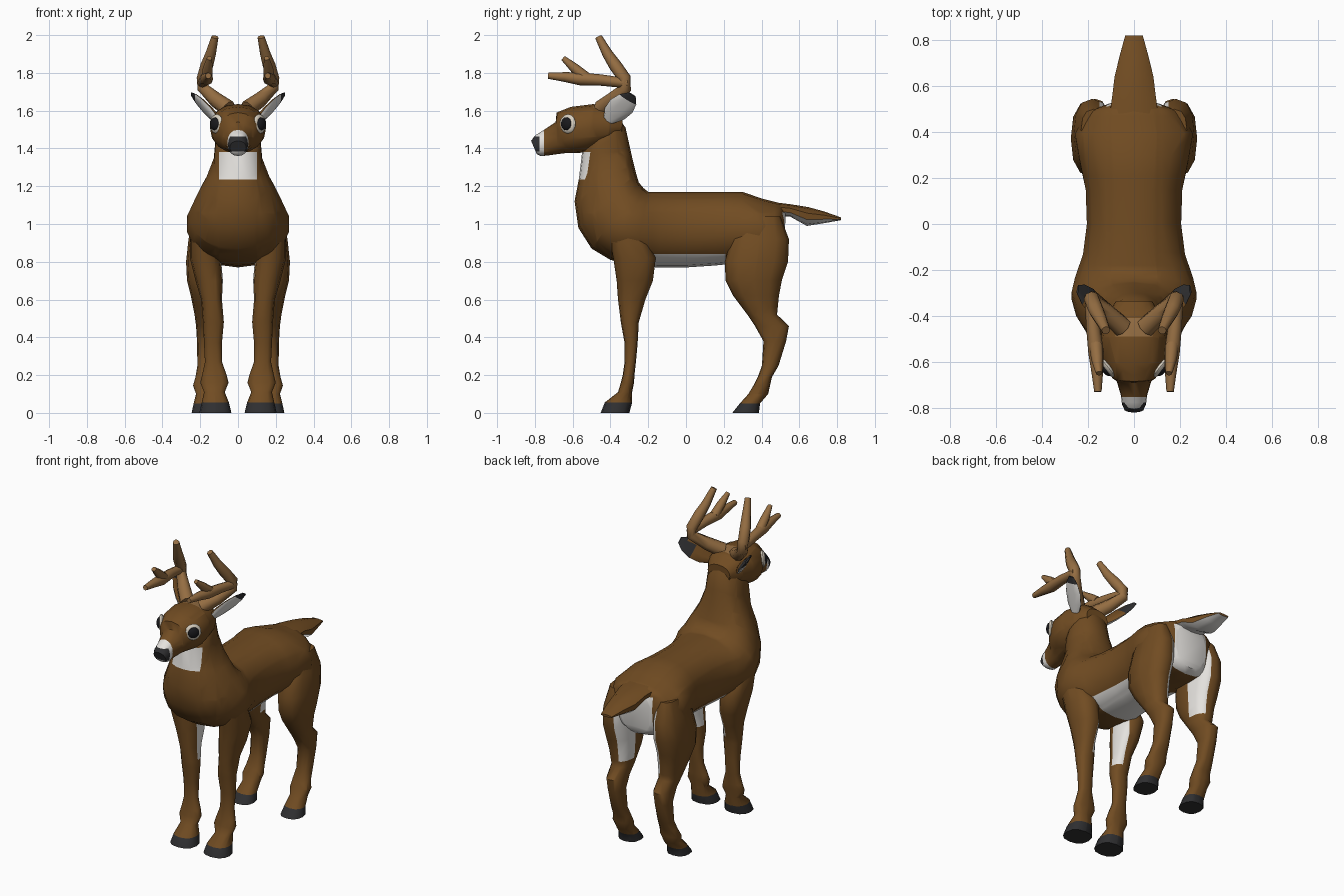
import bpy, bmesh, math
from mathutils import Vector, Matrix

if "Cube" in bpy.data.objects:
    bpy.data.objects.remove(bpy.data.objects["Cube"])


def material(name, rgb):
    m = bpy.data.materials.new(name)
    m.diffuse_color = (*rgb, 1)
    m.use_nodes = True
    m.node_tree.nodes["Principled BSDF"].inputs["Base Color"].default_value = m.diffuse_color
    return m


BROWN = material("brown fur", (0.165, 0.072, 0.016))
WHITE = material("white fur", (0.78, 0.76, 0.73))
DARK = material("dark hoof and nose", (0.028, 0.028, 0.03))
TAN = material("tan antler", (0.30, 0.155, 0.055))
BLACK = material("eye black", (0.01, 0.01, 0.012))
CREAM = material("eye ring cream", (0.68, 0.62, 0.52))


def finish(name, bm, mats, mirror=False):
    bmesh.ops.recalc_face_normals(bm, faces=bm.faces[:])
    me = bpy.data.meshes.new(name)
    bm.to_mesh(me)
    bm.free()
    for m in mats:
        me.materials.append(m)
    me.shade_smooth()
    me.set_sharp_from_angle(angle=math.radians(50))
    ob = bpy.data.objects.new(name, me)
    bpy.context.collection.objects.link(ob)
    if mirror:
        mod = ob.modifiers.new("Mirror", 'MIRROR')
        mod.use_mirror_merge = False
    return ob


def loft(rings, n=14, power=2.2, bm=None):
    """Skin a row of rounded rings given as (centre, half axis u, half axis v)."""
    bm = bm or bmesh.new()
    rows = []
    for c, u, v in rings:
        row = []
        for i in range(n):
            t = 2 * math.pi * i / n
            a, b = math.cos(t), math.sin(t)
            a = math.copysign(abs(a) ** (2 / power), a)
            b = math.copysign(abs(b) ** (2 / power), b)
            row.append(bm.verts.new(Vector(c) + Vector(u) * a + Vector(v) * b))
        rows.append(row)
    for r, s in zip(rows, rows[1:]):
        for i in range(n):
            j = (i + 1) % n
            bm.faces.new((r[i], r[j], s[j], s[i]))
    bm.faces.new(rows[0])
    bm.faces.new(rows[-1])
    bmesh.ops.recalc_face_normals(bm, faces=bm.faces[:])
    return bm


def paint(bm, index, x=None, y=None, z=None):
    """Cut the mesh along the sides of a box and colour the faces inside."""
    box = (x, y, z)
    for axis, lim in enumerate(box):
        for value in lim or ():
            co, no = Vector(), Vector()
            co[axis], no[axis] = value, 1
            bmesh.ops.bisect_plane(bm, geom=bm.verts[:] + bm.edges[:] + bm.faces[:],
                                   dist=1e-5, plane_co=co, plane_no=no)
    for f in bm.faces:
        c = f.calc_center_median()
        if all(not lim or lim[0] < c[a] < lim[1] for a, lim in enumerate(box)):
            f.material_index = index


def spine_rings(table):
    """Rows are: top y, top z, bottom y, bottom z, half width."""
    return [((0, (ty + by) / 2, (tz + bz) / 2), (0, (ty - by) / 2, (tz - bz) / 2), (w, 0, 0))
            for ty, tz, by, bz, w in table]


def leg_rings(table):
    """Rows are: z, front y, back y, inner x, outer x."""
    return [(((x0 + x1) / 2, (y0 + y1) / 2, z), (0, (y1 - y0) / 2, 0), ((x1 - x0) / 2, 0, 0))
            for z, y0, y1, x0, x1 in table]


# Torso and neck, from rump to nape
bm = loft(spine_rings([
    (.53, 1.09, .515, .80, .11), (.50, 1.11, .47, .78, .21), (.40, 1.135, .38, .78, .26),
    (.30, 1.17, .25, .79, .24), (.15, 1.17, .15, .78, .213), (0, 1.17, 0, .77, .208),
    (-.12, 1.17, -.15, .77, .225), (-.20, 1.17, -.28, .78, .26), (-.225, 1.19, -.40, .81, .275),
    (-.25, 1.22, -.50, .87, .255), (-.265, 1.27, -.57, .98, .22), (-.28, 1.33, -.59, 1.12, .17),
    (-.30, 1.42, -.567, 1.24, .13), (-.32, 1.51, -.55, 1.38, .12), (-.37, 1.58, -.52, 1.45, .10),
]), n=18)
paint(bm, 1, y=(-.18, .21), z=(.5, .84))
paint(bm, 1, x=(-.12, .12), y=(.47, .7), z=(.5, 1.06))
paint(bm, 1, x=(-.1, .1), y=(-.7, -.47), z=(1.235, 1.38))
finish("torso_and_neck", bm, [BROWN, WHITE])

# Head with white lips, dark nose and antler patch
bm = loft(spine_rings([
    (-.335, 1.57, -.34, 1.46, .08), (-.39, 1.62, -.42, 1.41, .125), (-.49, 1.635, -.53, 1.38, .148),
    (-.61, 1.62, -.58, 1.375, .14), (-.685, 1.59, -.64, 1.375, .10), (-.69, 1.54, -.68, 1.37, .075),
    (-.75, 1.50, -.735, 1.362, .058), (-.80, 1.468, -.77, 1.36, .052), (-.82, 1.44, -.79, 1.37, .043),
]), n=16)
paint(bm, 1, y=(-.9, -.752))
paint(bm, 2, y=(-.9, -.776), z=(1.385, 1.462))
paint(bm, 3, x=(-.08, .08), y=(-.49, -.41), z=(1.6, 1.7))
finish("head", bm, [BROWN, WHITE, DARK, TAN])

# Tail with a white underside
bm = loft(spine_rings([
    (.47, 1.115, .49, 1.04, .11), (.55, 1.105, .55, 1.04, .10), (.645, 1.09, .64, .99, .088),
    (.73, 1.067, .735, 1.005, .065), (.82, 1.035, .82, 1.02, .04)]), n=10)
bm.normal_update()
for f in bm.faces:
    f.material_index = 1 if f.normal.z < -.2 else 0
finish("tail", bm, [BROWN, WHITE])

# Front legs
bm = loft(leg_rings([
    (1.0, -.42, -.25, .15, .25), (.82, -.385, -.16, .09, .255), (.70, -.367, -.175, .08, .225),
    (.60, -.36, -.215, .085, .195), (.48, -.345, -.25, .075, .185), (.37, -.325, -.256, .085, .18),
    (.27, -.325, -.265, .085, .175), (.20, -.335, -.273, .06, .19), (.16, -.345, -.275, .05, .2),
    (.11, -.36, -.285, .07, .18), (.055, -.43, -.285, .048, .192), (0, -.452, -.30, .035, .205),
]), n=12, power=2.4)
paint(bm, 1, x=(0, .118), y=(-.3, 0), z=(.52, .9))
paint(bm, 2, z=(-.1, .055))
finish("front_legs", bm, [BROWN, WHITE, DARK], mirror=True)

# Hind legs
bm = loft(leg_rings([
    (1.04, .32, .50, .12, .23), (.92, .24, .545, .10, .262), (.80, .205, .54, .09, .275),
    (.70, .21, .507, .095, .27), (.62, .25, .492, .10, .25), (.52, .325, .482, .11, .23),
    (.46, .365, .545, .115, .222), (.38, .41, .53, .12, .217), (.25, .402, .49, .12, .215),
    (.19, .38, .455, .11, .225), (.145, .357, .445, .105, .238), (.10, .33, .435, .12, .222),
    (.05, .285, .392, .113, .235), (0, .245, .386, .105, .245),
]), n=12, power=2.4)
paint(bm, 1, x=(0, .15), y=(.38, .7), z=(.56, 1.05))
paint(bm, 2, z=(-.1, .05))
finish("hind_legs", bm, [BROWN, WHITE, DARK], mirror=True)

# Ears: flat leaves, white inside, dark at the tip
base, axis = Vector((.105, -.41, 1.55)), Vector((.14, .125, .135))
wide = Vector((.01, -.09, .055)).normalized()
face = axis.cross(wide).normalized()
bm = loft([(base + axis * t, wide * w, face * d) for t, w, d in [
    (0, .03, .02), (.25, .06, .018), (.55, .068, .014), (.82, .052, .01), (1, .022, .005)]], n=10)
bm.normal_update()
for f in bm.faces:
    t = (f.calc_center_median() - base).dot(axis) / axis.length_squared
    inside = f.normal.dot(face) > .35
    f.material_index = 1 if inside and t < .88 else 2 if t > .68 else 0
finish("ears", bm, [BROWN, WHITE, DARK], mirror=True)


# Antlers: a main beam, a forward beam and a small tine
def tube(points, bm):
    ps = [Vector(p[:3]) for p in points]
    rings = []
    for i, p in enumerate(ps):
        d = (ps[min(i + 1, len(ps) - 1)] - ps[max(i - 1, 0)]).normalized()
        u = d.cross(Vector((1, 0, 0))).normalized()
        rings.append((p, u * points[i][3], d.cross(u) * points[i][3]))
    return loft(rings, n=8, power=2, bm=bm)


bm = bmesh.new()
tube([(.05, -.45, 1.61, .045), (.12, -.385, 1.66, .04), (.185, -.32, 1.72, .032),
      (.185, -.325, 1.77, .034), (.165, -.375, 1.84, .034), (.145, -.415, 1.90, .028),
      (.122, -.463, 1.99, .019)], bm)
tube([(.19, -.31, 1.745, .026), (.178, -.45, 1.762, .03), (.165, -.56, 1.768, .034),
      (.16, -.64, 1.778, .026), (.157, -.73, 1.785, .016)], bm)
tube([(.165, -.53, 1.775, .03), (.16, -.59, 1.825, .026), (.152, -.65, 1.878, .014)], bm)
finish("antlers", bm, [TAN], mirror=True)

# Eyes: dark ball in a pale ring
normal = Vector((.78, -.62, .05)).normalized()
turn = normal.to_track_quat('Z', 'Y').to_matrix().to_4x4()
for name, mat, r, depth, push in (("eye_rings", CREAM, .052, .018, 0),
                                  ("eye_balls", BLACK, .036, .02, .009)):
    bm = bmesh.new()
    place = Matrix.Translation(Vector((.114, -.626, 1.53)) + normal * push)
    bmesh.ops.create_uvsphere(bm, u_segments=14, v_segments=8, radius=1,
                              matrix=place @ turn @ Matrix.Diagonal((r, r, depth, 1)))
    finish(name, bm, [mat], mirror=True)
